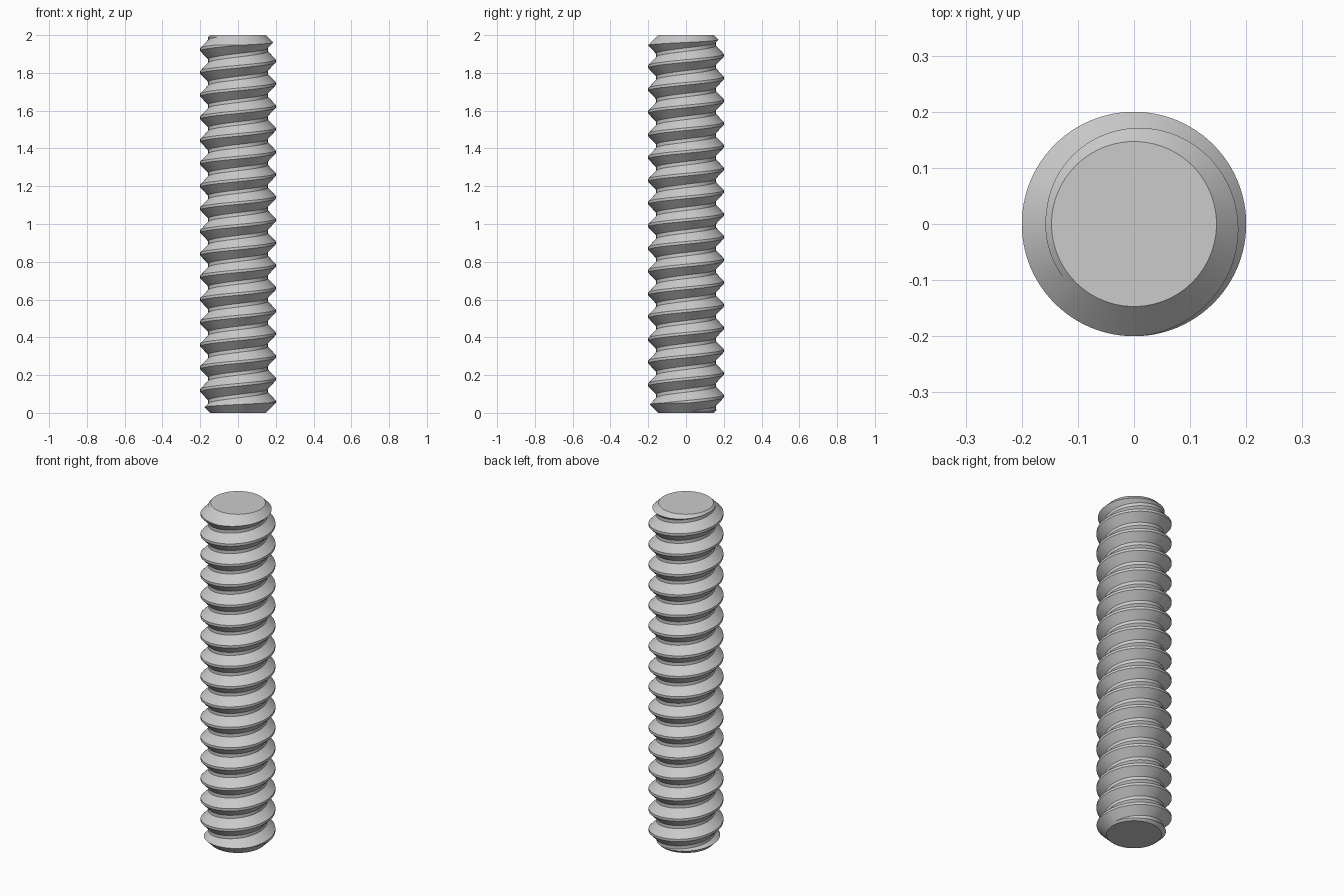
import bpy, bmesh, math

if "Cube" in bpy.data.objects:
    bpy.data.objects.remove(bpy.data.objects["Cube"], do_unlink=True)

SIDES = 96             # columns per turn
TURNS = 20
PITCH = 0.1203
CREST, ROOT = 0.2, 0.158
HALF_CREST, FLANK = 0.007, 0.044
LENGTH = 2.0
CHAMFER_R = 0.147
START = 1.863 - 17 * PITCH   # crest height at +x, below the base


def make_object(name, bm):
    bmesh.ops.recalc_face_normals(bm, faces=bm.faces)
    mesh = bpy.data.meshes.new(name)
    bm.to_mesh(mesh)
    bm.free()
    obj = bpy.data.objects.new(name, mesh)
    bpy.context.collection.objects.link(obj)
    return obj


def thread_solid():
    """Right-handed trapezoid thread, swept as a helix and closed at both ends."""
    bm = bmesh.new()
    profile = [(CREST, -HALF_CREST), (CREST, HALF_CREST),
               (ROOT, HALF_CREST + FLANK), (ROOT, PITCH - HALF_CREST - FLANK)]
    columns = []
    for k in range(SIDES * TURNS + 1):
        a = math.tau * (k % SIDES) / SIDES
        z = START + PITCH * k / SIDES
        columns.append([bm.verts.new((r * math.cos(a), r * math.sin(a), z + dz))
                        for r, dz in profile])
    for k in range(SIDES * TURNS):
        a, b = columns[k], columns[k + 1]
        for j in range(3):
            bm.faces.new((a[j], b[j], b[j + 1], a[j + 1]))
        # Join the root to the crest of the turn above
        if k + SIDES < SIDES * TURNS:
            bm.faces.new((a[3], b[3], columns[k + 1 + SIDES][0], columns[k + SIDES][0]))
    # Fan each open end to a point on the axis
    low = bm.verts.new((0, 0, START + PITCH / 2))
    high = bm.verts.new((0, 0, START + PITCH * TURNS + PITCH / 2))
    for edge in [e for e in bm.edges if e.is_boundary]:
        apex = low if edge.verts[0].co.z < LENGTH / 2 else high
        bm.faces.new((edge.verts[0], edge.verts[1], apex))
    return make_object("threaded_rod", bm)


def end_limiter():
    """Chamfered cylinder that trims the thread to length."""
    bm = bmesh.new()
    drop = 0.1
    rings = []
    for r, z in ((CHAMFER_R, 0), (CHAMFER_R + drop, drop),
                 (CHAMFER_R + drop, LENGTH - drop), (CHAMFER_R, LENGTH)):
        rings.append([bm.verts.new((r * math.cos(math.tau * i / SIDES),
                                    r * math.sin(math.tau * i / SIDES), z))
                      for i in range(SIDES)])
    for a, b in zip(rings, rings[1:]):
        for i in range(SIDES):
            n = (i + 1) % SIDES
            bm.faces.new((a[i], a[n], b[n], b[i]))
    bm.faces.new(rings[0])
    bm.faces.new(rings[-1])
    return make_object("end_cutter", bm)


rod = thread_solid()
cutter = end_limiter()
cutter.hide_render = True

# Trim both ends with chamfers
trim = rod.modifiers.new("trim_ends", "BOOLEAN")
trim.operation = "INTERSECT"
trim.solver = "EXACT"
trim.object = cutter
bpy.ops.object.select_all(action="DESELECT")
rod.select_set(True)
bpy.context.view_layer.objects.active = rod
bpy.ops.object.modifier_apply(modifier=trim.name)
bpy.data.objects.remove(cutter, do_unlink=True)

# Plain grey metal
grey = bpy.data.materials.new("light_grey")
grey.use_nodes = True
colour = (0.6, 0.6, 0.6, 1)
grey.diffuse_color = colour
grey.node_tree.nodes["Principled BSDF"].inputs["Base Color"].default_value = colour
rod.data.materials.clear()
rod.data.materials.append(grey)
bpy.ops.object.shade_smooth_by_angle(angle=math.radians(30))
